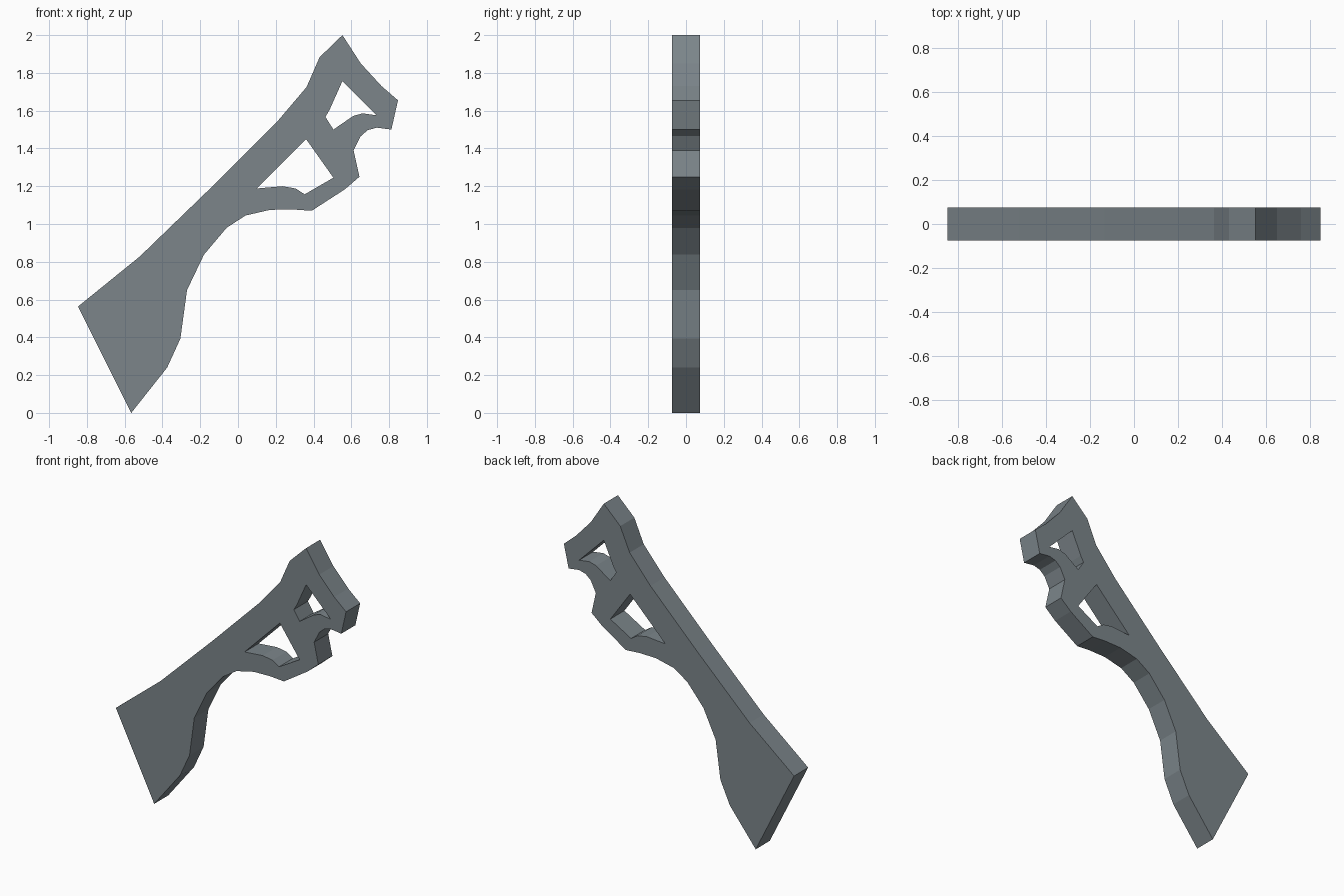
import bpy, math

if "Cube" in bpy.data.objects:
    bpy.data.objects.remove(bpy.data.objects["Cube"])

HALF_THICKNESS = 0.074

# Side profile (x, z), clockwise from the top tip
outline = [(.553, 2), (.65, 1.85), (.76, 1.73), (.847, 1.655), (.812, 1.5),
           (.735, 1.51), (.687, 1.497), (.65, 1.465), (.612, 1.39), (.643, 1.25),
           (.565, 1.183), (.39, 1.07), (.29, 1.077), (.17, 1.075), (.04, 1.045),
           (-.06, .98), (-.18, .838), (-.27, .65), (-.305, .393), (-.375, .24),
           (-.565, 0), (-.847, .563), (-.52, .828), (-.135, 1.2), (.21, 1.545),
           (.363, 1.725), (.432, 1.883)]
# Two window openings
lower_window = [(.36, 1.45), (.505, 1.245), (.353, 1.157), (.305, 1.188),
                (.235, 1.2), (.1, 1.188)]
upper_window = [(.553, 1.757), (.735, 1.575), (.66, 1.586), (.61, 1.572),
                (.505, 1.5), (.463, 1.567), (.485, 1.605)]

# Filled curve with holes, extruded to a plate
curve = bpy.data.curves.new("bracket_profile", 'CURVE')
curve.dimensions = '2D'
curve.fill_mode = 'BOTH'
curve.extrude = HALF_THICKNESS
for points in (outline, lower_window, upper_window):
    spline = curve.splines.new('POLY')
    spline.points.add(len(points) - 1)
    for p, (x, z) in zip(spline.points, points):
        p.co = (x, z, 0, 1)
    spline.use_cyclic_u = True

bracket = bpy.data.objects.new("openwork_bracket", curve)
bpy.context.collection.objects.link(bracket)
bracket.rotation_euler.x = math.pi / 2  # stand the profile upright

# Convert to a flat-shaded mesh
bpy.context.view_layer.objects.active = bracket
bracket.select_set(True)
bpy.ops.object.convert(target='MESH')
bpy.ops.object.transform_apply(location=False, rotation=True, scale=False)
bpy.ops.object.mode_set(mode='EDIT')
bpy.ops.mesh.select_all(action='SELECT')
bpy.ops.mesh.remove_doubles(threshold=0.0005)
bpy.ops.mesh.normals_make_consistent(inside=False)
bpy.ops.object.mode_set(mode='OBJECT')
bpy.ops.object.shade_flat()

# Steel grey
steel = bpy.data.materials.new("steel_grey")
steel.diffuse_color = (.2, .235, .255, 1)
steel.use_nodes = True
steel.node_tree.nodes["Principled BSDF"].inputs["Base Color"].default_value = steel.diffuse_color
bracket.data.materials.clear()
bracket.data.materials.append(steel)
